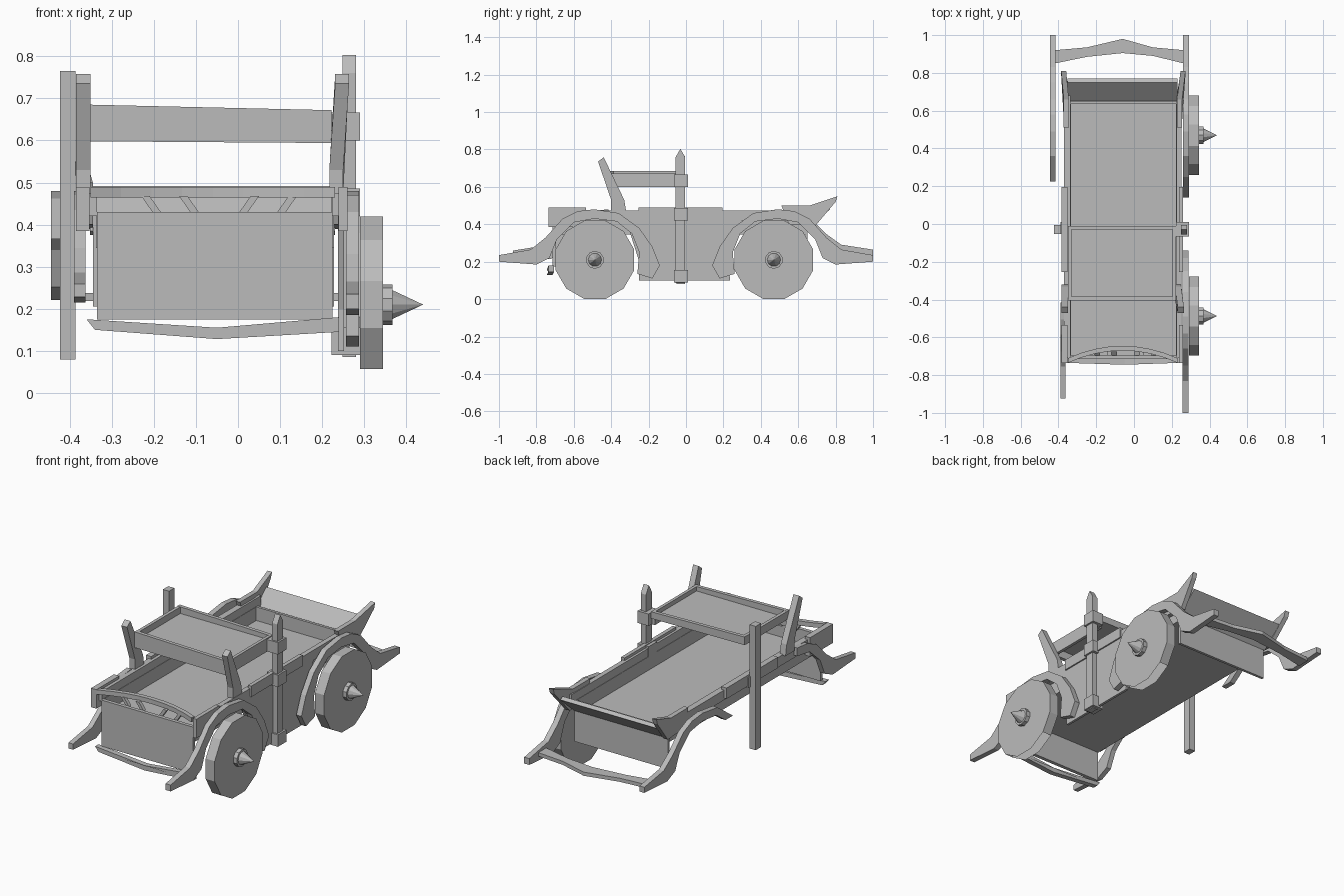
import bpy, bmesh, math
from mathutils import Vector

old = bpy.data.objects.get("Cube")
if old:
    bpy.data.objects.remove(old, do_unlink=True)

grey = bpy.data.materials.new("plain_grey")
grey.use_nodes = True
grey.diffuse_color = (0.5, 0.5, 0.5, 1)
grey.node_tree.nodes["Principled BSDF"].inputs["Base Color"].default_value = (0.5, 0.5, 0.5, 1)


def prism(name, axis, outline, start, end, open_below=False):
    """Extrude a flat outline along one axis, from start to end."""
    def place(point, depth):
        a, b = point
        return Vector({"x": (depth, a, b), "y": (a, depth, b), "z": (a, b, depth)}[axis])

    bm = bmesh.new()
    near = [bm.verts.new(place(p, start)) for p in outline]
    far = [bm.verts.new(place(p, end)) for p in outline]
    bm.faces.new(near)
    bm.faces.new(far)
    count = len(outline)
    for i in range(count):
        j = (i + 1) % count
        bm.faces.new((near[i], near[j], far[j], far[i]))
    bmesh.ops.recalc_face_normals(bm, faces=bm.faces)
    if open_below:
        bm.normal_update()
        low = [f for f in bm.faces if f.normal.z < -0.6]
        bmesh.ops.delete(bm, geom=low, context="FACES")
    mesh = bpy.data.meshes.new(name)
    bm.to_mesh(mesh)
    bm.free()
    mesh.materials.append(grey)
    obj = bpy.data.objects.new(name, mesh)
    bpy.context.collection.objects.link(obj)
    return obj


def box(name, x, y, z):
    (x0, x1), (y0, y1) = x, y
    return prism(name, "z", [(x0, y0), (x1, y0), (x1, y1), (x0, y1)], *z)


def reshape(points, dy=0.0, flip=1, squash=1.0, top=0.48):
    """Mirror, slide and flatten a side outline, keeping its top height."""
    return [(flip * a + dy, top - (top - b) * squash) for a, b in points]


def ring(y, z, radius, sides):
    step = math.tau / sides
    return [(y + radius * math.cos(step * (i + 0.5)), z + radius * math.sin(step * (i + 0.5)))
            for i in range(sides)]


# Wheels with hub and spike, on the left side only
for label, y in (("front", -0.487), ("rear", 0.47)):
    prism(label + "_wheel", "x", ring(y, 0.21, 0.217, 12), 0.29, 0.345, open_below=True)
    prism(label + "_hub", "x", ring(y, 0.21, 0.048, 10), 0.345, 0.367)
    bpy.ops.mesh.primitive_cone_add(vertices=10, radius1=0.036, radius2=0, depth=0.073,
                                    location=(0.4035, y, 0.21), rotation=(0, math.pi / 2, 0))
    spike = bpy.context.object
    spike.name = label + "_hub_spike"
    spike.data.materials.append(grey)

# Fenders: sweeping tip, arch and tapered lower end; some are broken short
outer = [(-1, .235), (-.83, .265), (-.75, .33), (-.66, .43), (-.58, .47), (-.49, .48),
         (-.36, .46), (-.25, .38), (-.18, .28), (-.14, .18), (-.18, .11), (-.26, .135)]
inner = [(-.25, .25), (-.29, .35), (-.37, .415), (-.49, .43), (-.6, .41),
         (-.69, .32), (-.73, .22), (-.8, .185), (-1, .2)]
prism("front_left_fender", "x", outer + inner, .257, .288)
prism("rear_left_fender", "x", reshape(outer + inner, flip=-1), .259, .29)
prism("rear_right_fender", "x",
      reshape(outer[:7] + [(-.225, .35)] + inner[1:], flip=-1, squash=.88), -.445, -.415)
prism("front_right_fender", "x",
      reshape(outer[:6] + inner[3:], dy=.075, squash=.9), -.39, -.362)

# Deep body: floor, end panels, thin inner sides and thicker top walls
box("floor", (-.338, .228), (-.7, .65), (.345, .355))
box("front_panel", (-.335, .225), (-.715, -.695), (.175, .43))
box("rear_panel", (-.345, .228), (.635, .65), (.205, .43))
for label, x0, x1, out, side in (("left", .225, .252, .26, .223),
                                 ("right", -.37, -.335, -.385, -.338)):
    box(label + "_inner_side", (side, side + .005), (-.7, .65), (.345, .43))
    box(label + "_wall", (x0, x1), (-.71, .68), (.42, .475))
    mid = (x0 + x1) / 2
    span = (min(mid, out), max(mid, out))
    box(label + "_wall_plate", span, (-.255, .195), (.43, .49))
    box(label + "_front_corner_block", span, (-.735, -.535), (.385, .49))
prism("left_skirt", "x", [(-.25, .1), (.235, .1), (.23, .2), (.3, .42),
                          (-.32, .42), (-.25, .2)], .238, .252)

# Curved front rail, its braces and the lower bumper
rail = [(-.06 + .29 * t / 4, -.67 - .065 * (t / 4) ** 2) for t in range(-4, 5)]
back = [(x, y + .025) for x, y in reversed(rail)]
prism("front_rail", "z", rail + back, .465, .49)
for i, (x, lean) in enumerate(((-.2, -.03), (-.11, -.03), (.0, .03), (.09, .03))):
    prism(f"rail_brace_{i}", "y", [(x, .425), (x + .02, .425), (x + .02 + lean, .468),
                                   (x + lean, .468)], -.695, -.675)
front_bumper = prism("front_bumper", "y", [(-.36, .175), (-.05, .155), (.24, .18), (.24, .145),
                                           (-.05, .128), (-.34, .15)], -.735, -.705)
for v in front_bumper.data.vertices:
    if abs(v.co.x + .05) < .01:
        v.co.y -= .01

# Rear bumper joining the fender tips
prism("rear_bumper", "z", [(-.42, .85), (-.25, .885), (-.06, .905), (.1, .89), (.265, .85),
                           (.265, .92), (.1, .935), (-.06, .98), (-.25, .935), (-.42, .92)],
      .218, .238)

# Slanted tail board between two flared fins
prism("tail_board", "x", [(.635, .385), (.65, .375), (.77, .48), (.75, .492)], -.352, .23)
fin = [(.51, .5), (.66, .5), (.81, .55), (.8, .52), (.69, .39), (.55, .4)]
for label, x0, x1, flare in (("left", .228, .255, .018), ("right", -.372, -.345, -.014)):
    obj = prism(label + "_tail_fin", "x", fin, x0, x1)
    for v in obj.data.vertices:
        if v.co.y > .75:
            v.co.x += flare

# Leaning front horns that carry the tray
horn = [(-.47, .735), (-.44, .758), (-.33, .53), (-.32, .47), (-.4, .47), (-.4, .53)]
for label, x0, x1, lean in (("left", .217, .25, .014), ("right", -.385, -.35, 0)):
    obj = prism(label + "_front_horn", "x", horn, x0, x1)
    for v in obj.data.vertices:
        if v.co.z > .7:
            v.co.x += lean

# Middle posts and the straps on the left one
prism("left_post", "x", [(-.055, .085), (-.005, .085), (-.005, .76), (-.03, .803), (-.055, .76)],
      .248, .28)
box("right_post", (-.423, -.386), (-.052, -.005), (.08, .765))
for i, z in enumerate((.09, .42, .6)):
    box(f"post_strap_{i}", (.222, .29), (-.065, .01), (z, z + .066))
box("right_post_bracket", (-.39, -.36), (-.05, .01), (.42, .48))

# Raised tray: shallow plate, deep planks at front and left, slim ones elsewhere
box("tray_plate", (-.34, .215), (-.395, -.02), (.638, .648))
prism("tray_front_plank", "y", [(-.35, .598), (.222, .594), (.222, .672), (-.35, .685)],
      -.405, -.385)
prism("tray_rear_plank", "y", [(-.35, .64), (.222, .635), (.222, .672), (-.35, .685)],
      -.03, -.01)
box("tray_left_plank", (.205, .222), (-.39, -.02), (.598, .672))
box("tray_right_plank", (-.35, -.332), (-.39, -.02), (.638, .684))
